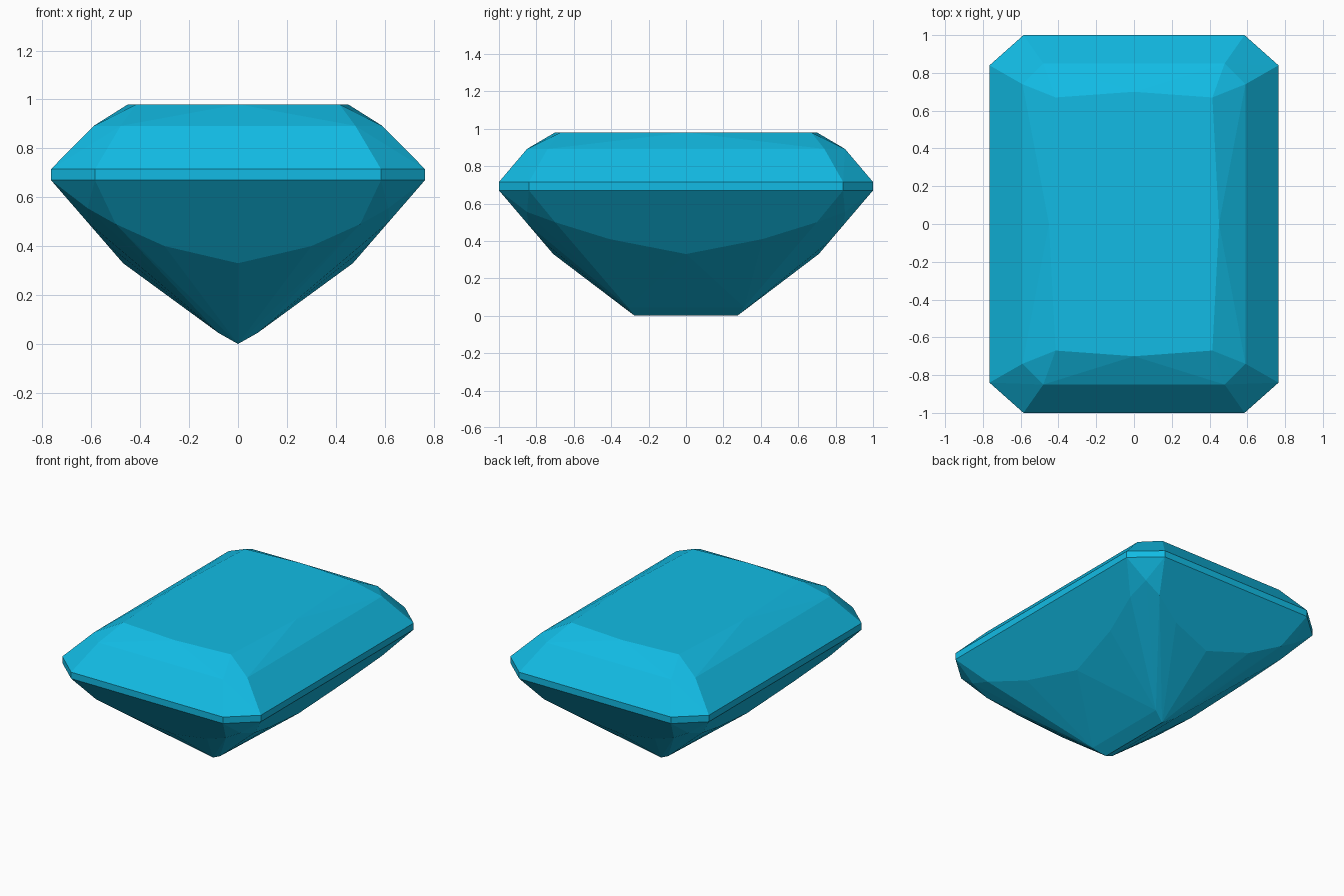
import bpy, bmesh, math

if "Cube" in bpy.data.objects:
    bpy.data.objects.remove(bpy.data.objects["Cube"])

def side_x(z):   # long pavilion main: x on its plane at height z
    return 0.765 - (0.67 - z) * 0.868

def end_y(z):    # short pavilion main: y on its plane at height z
    return 1.0 - (0.67 - z) * 0.853

# One quadrant of facet corners, mirrored in x and y
quadrant = [
    # table
    (0.415, 0.67, 0.98), (0, 0.70, 0.98), (0.45, 0, 0.98),
    # upper crown step
    (0.48, 0.85, 0.892), (0.59, 0.74, 0.892),
    # girdle band
    (0.585, 1, 0.715), (0.765, 0.84, 0.715),
    (0.585, 1, 0.67), (0.765, 0.84, 0.67),
    # corner facet tip
    (0.615, 0.85, 0.555),
    # lower rims of the pavilion mains
    (0.50, end_y(0.49), 0.49), (0.30, end_y(0.40), 0.40), (0, end_y(0.33), 0.33),
    (side_x(0.50), 0.70, 0.50), (side_x(0.41), 0.41, 0.41), (side_x(0.33), 0, 0.33),
    # keel bevel and keel
    (0.08, 0.31, 0.045), (0, 0.275, 0),
]
points = {(sx * x + 0.0, sy * y + 0.0, z)
          for x, y, z in quadrant for sx in (1, -1) for sy in (1, -1)}

# The cut stone is the convex hull of its facet corners
bm = bmesh.new()
for p in sorted(points):
    bm.verts.new(p)
hull = bmesh.ops.convex_hull(bm, input=bm.verts[:])
bmesh.ops.delete(bm, geom=[v for v in bm.verts if not v.link_faces], context='VERTS')
bmesh.ops.dissolve_limit(bm, angle_limit=math.radians(1), verts=bm.verts[:], edges=bm.edges[:])
bmesh.ops.recalc_face_normals(bm, faces=bm.faces[:])

mesh = bpy.data.meshes.new("gemstone")
bm.to_mesh(mesh)
bm.free()
gem = bpy.data.objects.new("gemstone", mesh)
bpy.context.collection.objects.link(gem)

# Cyan colour
mat = bpy.data.materials.new("cyan_gem")
mat.diffuse_color = (0.006, 0.5, 0.78, 1)
mat.use_nodes = True
mat.node_tree.nodes["Principled BSDF"].inputs["Base Color"].default_value = mat.diffuse_color
mesh.materials.append(mat)
